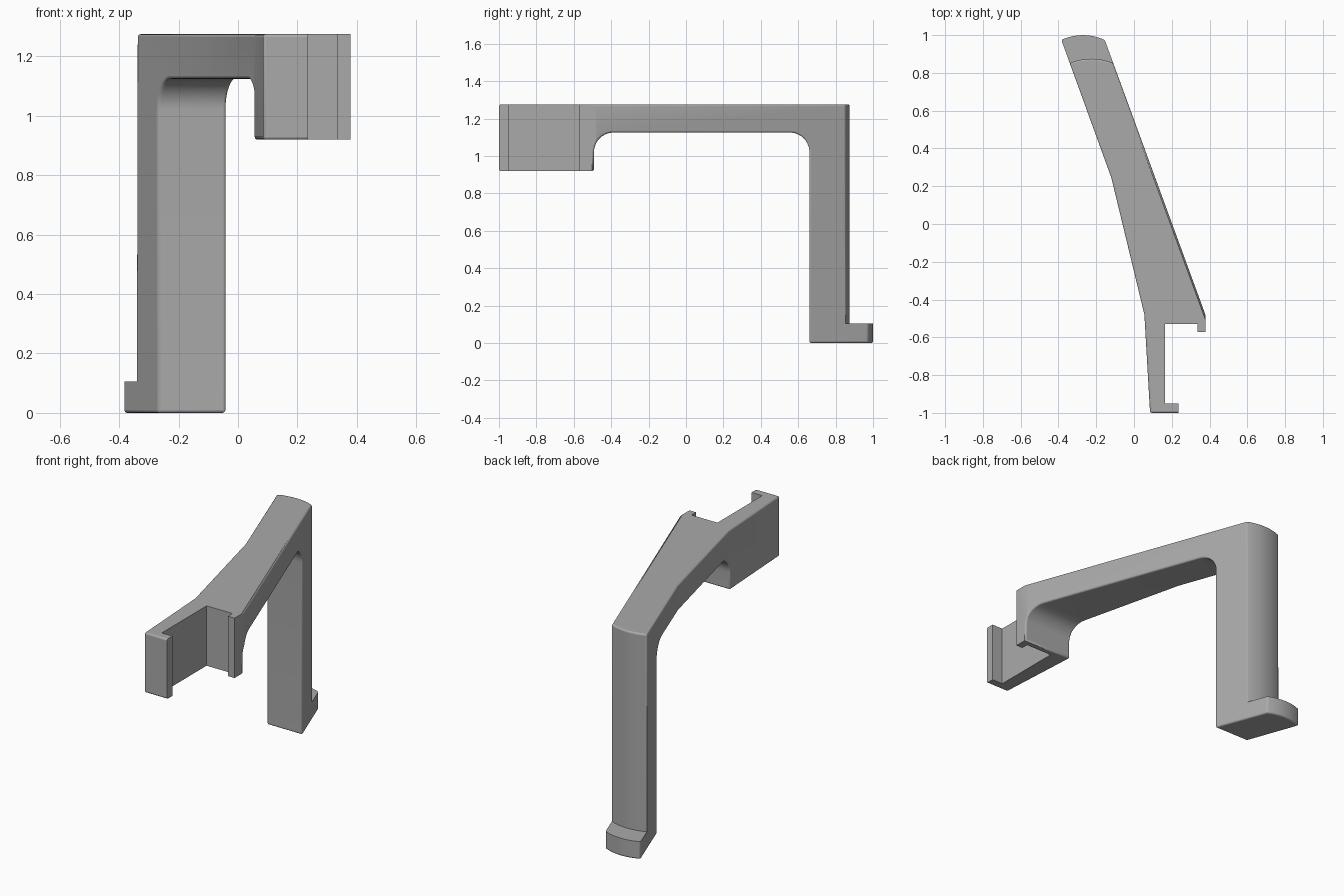
import bpy, bmesh, math
from mathutils import Vector

cube = bpy.data.objects.get("Cube")
if cube:
    bpy.data.objects.remove(cube, do_unlink=True)

grey = bpy.data.materials.new("plain grey")
grey.use_nodes = True
colour = (0.40, 0.40, 0.40, 1)
grey.diffuse_color = colour
grey.node_tree.nodes["Principled BSDF"].inputs["Base Color"].default_value = colour


def arc(cx, cy, r, start, end, n=10):
    """Points on a circle between two angles in degrees."""
    angles = [math.radians(start + (end - start) * i / n) for i in range(n + 1)]
    return [(cx + r * math.cos(a), cy + r * math.sin(a)) for a in angles]


def bow(a, b, rise, n=8):
    """Shallow curve from a to b, bulging towards the back."""
    return [(a[0] + (b[0] - a[0]) * i / n,
             a[1] + (b[1] - a[1]) * i / n + rise * (1 - (2 * i / n - 1) ** 2))
            for i in range(n + 1)]


def prism(name, outline, place, along):
    """Extrude a flat outline; place() maps its points into space."""
    bm = bmesh.new()
    face = bm.faces.new([bm.verts.new(place(*p)) for p in outline])
    ext = bmesh.ops.extrude_face_region(bm, geom=[face])
    moved = [v for v in ext["geom"] if isinstance(v, bmesh.types.BMVert)]
    bmesh.ops.translate(bm, verts=moved, vec=along)
    bmesh.ops.recalc_face_normals(bm, faces=bm.faces[:])
    mesh = bpy.data.meshes.new(name)
    bm.to_mesh(mesh)
    bm.free()
    obj = bpy.data.objects.new(name, mesh)
    bpy.context.collection.objects.link(obj)
    return obj


def cut(obj, tool, operation):
    mod = obj.modifiers.new("cut", 'BOOLEAN')
    mod.operation, mod.solver, mod.object = operation, 'EXACT', tool
    bpy.context.view_layer.update()
    graph = bpy.context.evaluated_depsgraph_get()
    mesh = bpy.data.meshes.new_from_object(obj.evaluated_get(graph))
    obj.modifiers.clear()
    obj.data = mesh
    bpy.data.objects.remove(tool, do_unlink=True)


# Plan outline: tapering slanted arm, open clamp in front, bowed foot behind
plan = [(0.085, -1), (0.055, -0.48), (-0.12, 0.245)]
plan += bow((-0.385, 0.975), (-0.155, 0.975), 0.025)
plan += [(0.378, -0.48), (0.378, -0.572), (0.335, -0.572), (0.335, -0.53),
         (0.165, -0.53), (0.165, -0.95), (0.235, -0.95), (0.235, -1)]
bracket = prism("bracket", plan, lambda x, y: (x, y, 0), (0, 0, 1.275))

# Side profile: deep clamp, arched underside, post and foot
side = [(-1.1, 0.92), (-0.492, 0.92)]
side += arc(-0.387, 1.02, 0.105, 180, 90)
side += arc(0.555, 1.02, 0.105, 90, 0)
side += [(0.66, -0.1), (1.1, -0.1), (1.1, 1.4), (-1.1, 1.4)]
cut(bracket, prism("side_profile", side, lambda y, z: (-1, y, z), (2, 0, 0)), 'INTERSECT')

# Trim the back of the post above the foot, with a matching bow
trim = bow((-0.345, 0.85), (-0.105, 0.85), 0.025)
trim = [(-0.6, 0.82)] + trim + [(0.1, 0.82), (0.1, 1.2), (-0.6, 1.2)]
cut(bracket, prism("foot_trim", trim, lambda x, y: (x, y, 0.105), (0, 0, 1.5)), 'DIFFERENCE')

# Round the outer edges; the clamp's inner faces and foot step stay crisp
bm = bmesh.new()
bm.from_mesh(bracket.data)
bmesh.ops.remove_doubles(bm, verts=bm.verts[:], dist=0.0005)
bmesh.ops.dissolve_limit(bm, angle_limit=0.01, verts=bm.verts[:], edges=bm.edges[:])
weight = bm.edges.layers.float.new("bevel_weight_edge")
for e in bm.edges:
    mid = (e.verts[0].co + e.verts[1].co) / 2
    in_clamp = mid.y < -0.5 and mid.x > 0.16
    foot_step = mid.y > 0.8 and abs(mid.z - 0.105) < 0.01
    if len(e.link_faces) == 2 and e.calc_face_angle() > 0.6 and not in_clamp and not foot_step:
        e[weight] = 1.0
bm.to_mesh(bracket.data)
bm.free()
bevel = bracket.modifiers.new("soft edges", 'BEVEL')
bevel.limit_method = 'WEIGHT'
bevel.width = 0.018
bevel.segments = 3

bracket.data.materials.clear()
bracket.data.materials.append(grey)
bpy.context.view_layer.objects.active = bracket
bracket.select_set(True)
bpy.ops.object.shade_smooth_by_angle(angle=math.radians(35))
